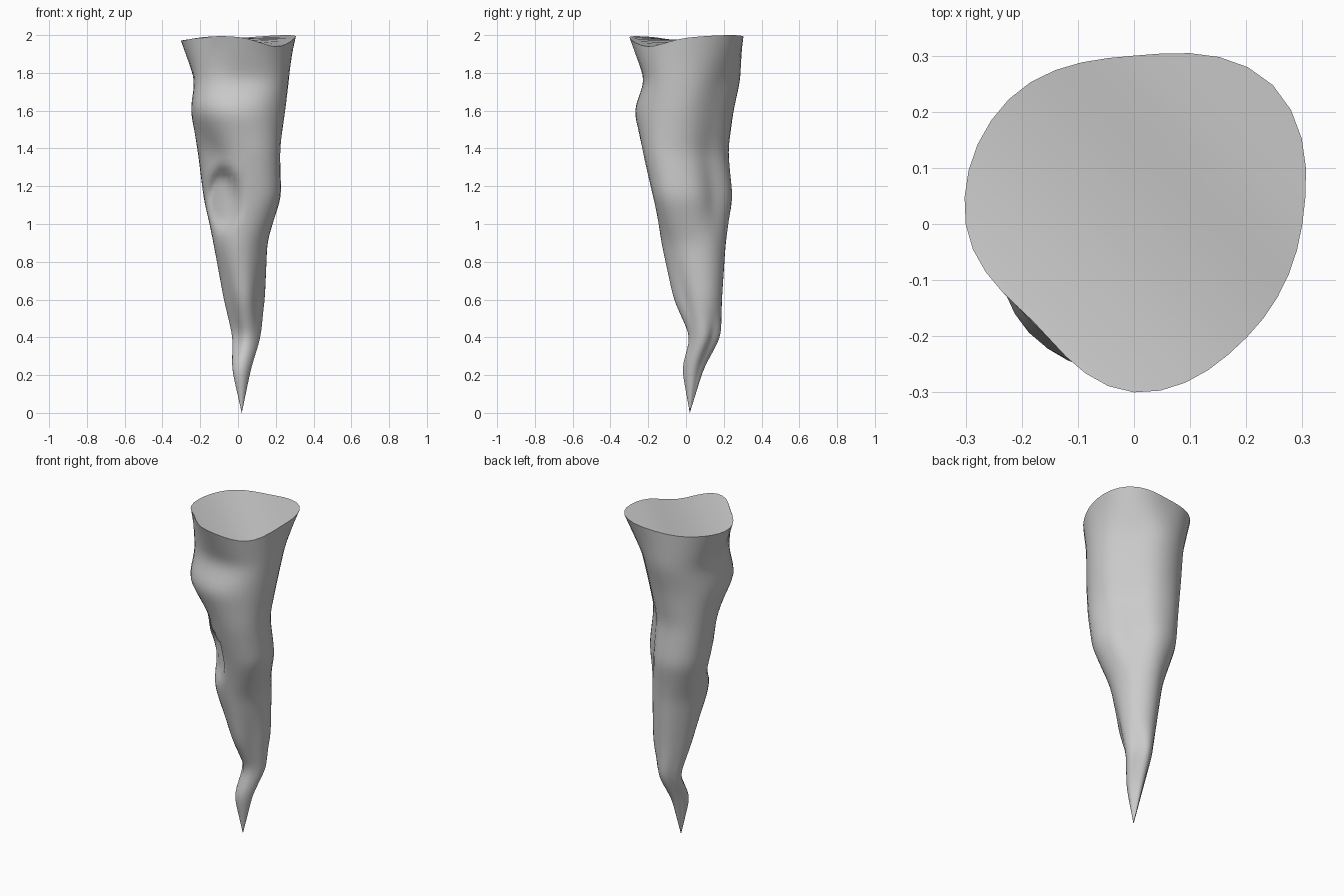
import bpy, bmesh, math

if "Cube" in bpy.data.objects:
    bpy.data.objects.remove(bpy.data.objects["Cube"])

# Outline of the spike: height, then reach in E, NE, N, NW, W, SW, S, SE
RINGS = [
    (0.00, .02, .028, .02, 0, -.02, -.028, -.02, 0),
    (0.24, .07, .085, .095, .055, .033, .022, .023, .04),
    (0.40, .12, .16, .185, .11, .027, -.05, -.025, .035),
    (0.60, .14, .19, .19, .13, .075, .03, .065, .07),
    (0.90, .155, .195, .21, .165, .13, .125, .13, .13),
    (1.14, .217, .19, .243, .24, .18, .14, .165, .23),
    (1.38, .21, .17, .215, .25, .20, .165, .22, .26),
    (1.60, .25, .215, .25, .265, .253, .28, .278, .27),
    (1.76, .265, .25, .285, .28, .228, .242, .217, .265),
    (2.00, .30, .35, .30, .315, .30, .25, .30, .285),
]
RIM_DROP = (.015, 0, .015, .02, .03, .01, .01, .06)
SEG = 40


def around(vals, a):
    """Smooth periodic interpolation of eight values."""
    t = a / (math.pi / 4)
    i = int(t)
    f = t - i
    p0, p1, p2, p3 = (vals[(i + k) % 8] for k in (-1, 0, 1, 2))
    return p1 + .5 * f * (p2 - p0 + f * (2*p0 - 5*p1 + 4*p2 - p3 + f * (3*(p1 - p2) + p3 - p0)))


def ring_points(row):
    z, ext = row[0], row[1:]
    cx, cy = (ext[0] - ext[4]) / 2, (ext[2] - ext[6]) / 2
    radii = []
    for k in range(8):
        a = k * math.pi / 4
        radii.append(max(0, ext[k] - cx * math.cos(a) - cy * math.sin(a)))
    pts = []
    for s in range(SEG):
        a = s * 2 * math.pi / SEG
        r = around(radii, a)
        drop = around(RIM_DROP, a) if z == 2.0 else 0
        pts.append((cx + r * math.cos(a), cy + r * math.sin(a), z - drop))
    return pts


def hollow(x, y, z):
    """Scooped hollow in the front, deepest under its upper lip."""
    d = math.hypot((x + .08) / .1, (z - 1.13) / .19)
    if y < .02 and d < 1:
        e = min(1, (1 - d) * 2.2)
        y += e * e * (3 - 2 * e) * (.03 + .05 * max(0, (z - .95) / .33))
    return x, y, z


# Rings at close, even spacing, with the height direction slightly softened
keys = [ring_points(r) for r in RINGS]
rows = []
for n in range(len(keys) - 1):
    steps = max(1, round((RINGS[n + 1][0] - RINGS[n][0]) / .03))
    for j in range(1, steps + 1):
        f = j / steps
        rows.append([[p + (q - p) * f for p, q in zip(a, b)]
                     for a, b in zip(keys[n], keys[n + 1])])
for _ in range(3):
    rows = [rows[0]] + [
        [[(a + 2 * b + c) / 4 for a, b, c in zip(*trio)] for trio in zip(*rows[i - 1:i + 2])]
        for i in range(1, len(rows) - 1)] + [rows[-1]]

# Skin from the tip to the rim
bm = bmesh.new()
tip = bm.verts.new((.02, .02, 0))
loops = [[bm.verts.new(hollow(*p)) for p in row] for row in rows]
for s in range(SEG):
    t = (s + 1) % SEG
    bm.faces.new((tip, loops[0][t], loops[0][s]))
    for a, b in zip(loops, loops[1:]):
        bm.faces.new((a[s], a[t], b[t], b[s]))

# Cap, stripped across from north-west to south-east so it follows the uneven rim
off = SEG * 5 // 8
half = SEG // 2
for i in range(half):
    quad = [loops[-1][(off + i) % SEG], loops[-1][(off + i + 1) % SEG],
            loops[-1][(off - i - 1) % SEG], loops[-1][(off - i) % SEG]]
    quad = list(dict.fromkeys(quad))
    if len(quad) > 2:
        bm.faces.new(quad)
bmesh.ops.recalc_face_normals(bm, faces=bm.faces)

mesh = bpy.data.meshes.new("rock_spike")
bm.to_mesh(mesh)
bm.free()
spike = bpy.data.objects.new("rock_spike", mesh)
bpy.context.collection.objects.link(spike)
bpy.context.view_layer.objects.active = spike
spike.select_set(True)
bpy.ops.object.shade_smooth_by_angle(angle=math.radians(60))
